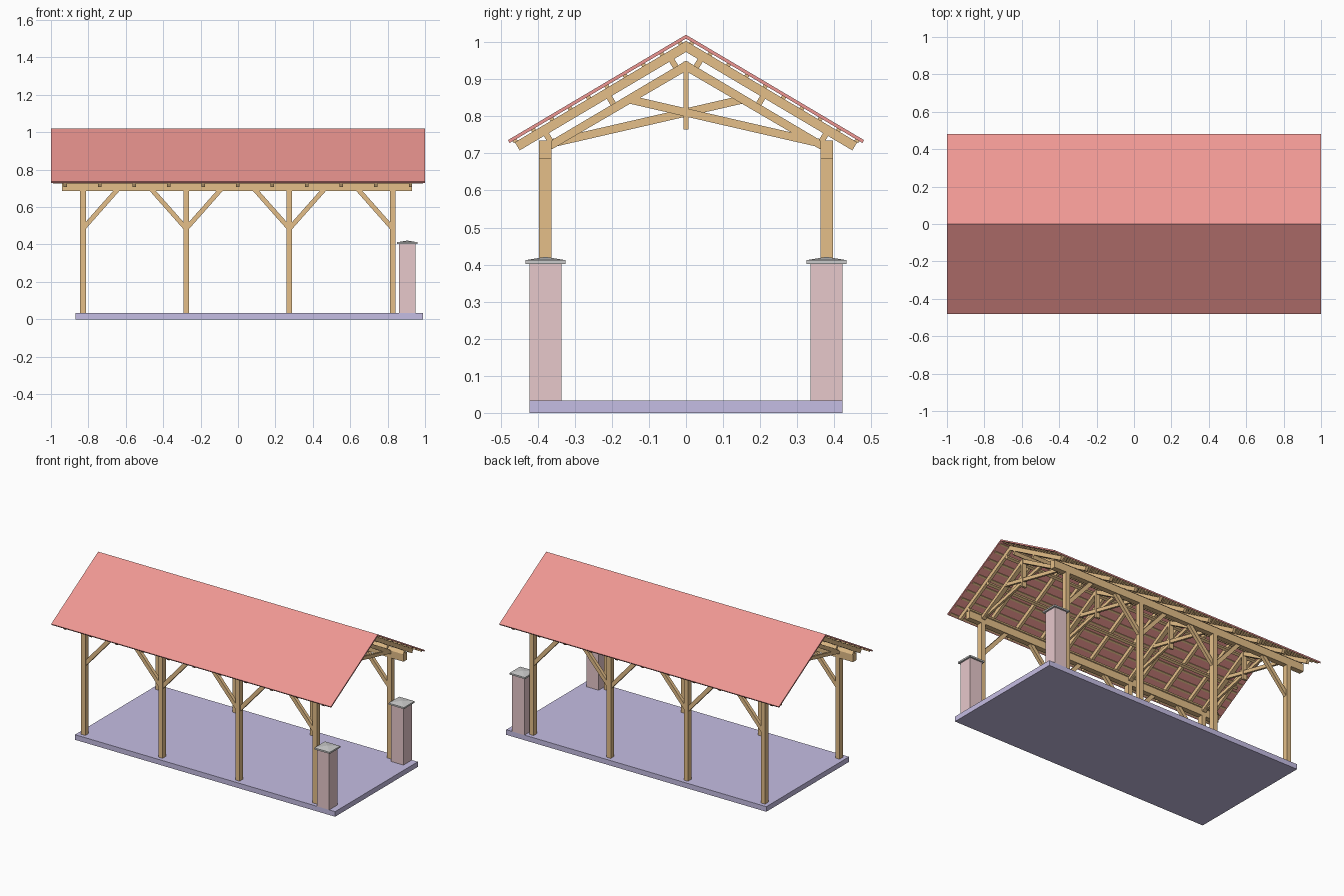
import bpy, bmesh
from math import atan2, cos, sin
from mathutils import Vector

if "Cube" in bpy.data.objects:
    bpy.data.objects.remove(bpy.data.objects["Cube"])

def material(name, rgb):
    m = bpy.data.materials.new(name)
    m.diffuse_color = (*rgb, 1)
    m.use_nodes = True
    m.node_tree.nodes["Principled BSDF"].inputs["Base Color"].default_value = m.diffuse_color
    return m

WOOD = material("wood", (0.78, 0.52, 0.25))
RED = material("roof_red", (0.86, 0.31, 0.29))
STONE = material("pillar_pink", (0.80, 0.58, 0.60))
FLOOR = material("floor_violet", (0.56, 0.51, 0.77))

def prism(name, pts, axis, a, b, mat=None):
    """Extrude a profile: (y, z) points along x, or (x, z) points along y."""
    place = (lambda p, t: (t, p[0], p[1])) if axis == 'x' else (lambda p, t: (p[0], t, p[1]))
    bm = bmesh.new()
    lo = [bm.verts.new(place(p, a)) for p in pts]
    hi = [bm.verts.new(place(p, b)) for p in pts]
    n = len(pts)
    bm.faces.new(lo)
    bm.faces.new(hi[::-1])
    for i in range(n):
        j = (i + 1) % n
        bm.faces.new((lo[i], lo[j], hi[j], hi[i]))
    bmesh.ops.recalc_face_normals(bm, faces=bm.faces)
    me = bpy.data.meshes.new(name)
    bm.to_mesh(me)
    bm.free()
    ob = bpy.data.objects.new(name, me)
    bpy.context.collection.objects.link(ob)
    if mat:
        me.materials.append(mat)
    return ob

def box(name, x0, x1, y0, y1, z0, z1, mat=None):
    return prism(name, [(y0, z0), (y1, z0), (y1, z1), (y0, z1)], 'x', x0, x1, mat)

def bar(p, q, w):
    """Profile of a straight timber of depth w from p to q."""
    p, q = Vector(p), Vector(q)
    d = (q - p).normalized() * w / 2
    n = Vector((-d.y, d.x))
    return [p - n, q - n, q + n, p + n]

ANG = atan2(0.284, 0.48)
C, S = cos(ANG), sin(ANG)
TOP = 1.02

def slope(s, d, side):
    """Point s along the roof slope and d below its surface."""
    return (side * (s * C - d * S), TOP - s * S - d * C)

def layer(s, d0, d1, side):
    """Profile of a sloping layer, cut plumb at the ridge."""
    return [(0, TOP - d0 / C), slope(s, d0, side), slope(s, d1, side), (0, TOP - d1 / C)]

def rect(s0, s1, d0, d1, side):
    return [slope(s, d, side) for s, d in ((s0, d0), (s1, d0), (s1, d1), (s0, d1))]

# Floor
box("floor_slab", -0.87, 0.99, -0.422, 0.422, 0, 0.033, FLOOR)

POSTS = [-0.829, -0.277, 0.275, 0.827]
for side in (-1, 1):
    ya, yb = sorted((side * 0.363, side * 0.397))
    # Posts, plate beam and knee braces
    for i, x in enumerate(POSTS):
        box("post", x - 0.015, x + 0.015, ya, yb, 0.033, 0.688, WOOD)
        for dx in (-1, 1):
            if (i == 0 and dx < 0) or (i == 3 and dx > 0):
                continue
            prism("knee_brace", bar((x + dx * 0.002, 0.487), (x + dx * 0.187, 0.696), 0.025),
                  'y', side * 0.380 - 0.011, side * 0.380 + 0.011, WOOD)
    box("plate_beam", -0.94, 0.93, ya, yb, 0.686, 0.735, WOOD)

    # Entrance pillars with pyramid caps
    yc = side * 0.379
    box("pillar", 0.86, 0.948, yc - 0.043, yc + 0.043, 0.033, 0.402, STONE)
    box("pillar_cap", 0.849, 0.959, yc - 0.054, yc + 0.054, 0.402, 0.412)
    bpy.ops.mesh.primitive_cone_add(vertices=4, radius1=0.054 * 2 ** 0.5, depth=0.009,
                                    location=(0.904, yc, 0.4165), rotation=(0, 0, 0.785398))
    bpy.context.object.name = "pillar_cap_top"

    # Roof sheet, battens, rafters and purlins
    prism("roof_sheet", layer(0.558, 0, 0.009, side), 'x', -1, 1, RED)
    for k in range(10):
        s = 0.025 + k * 0.0575
        prism("batten", rect(s - 0.006, s + 0.006, 0.009, 0.0155, side), 'x', -0.99, 0.99, WOOD)
    for k in range(11):
        x = -0.924 + k * 0.1846
        prism("rafter", layer(0.545, 0.0145, 0.04, side), 'x', x - 0.009, x + 0.009, WOOD)
    for s in (0.068, 0.264, 0.461):
        prism("purlin", rect(s - 0.008, s + 0.008, 0.039, 0.062, side), 'x', -0.94, 0.93, WOOD)

    # Scissor trusses
    for x in POSTS:
        chord = [(0, 0.95), (side * 0.375, 0.728), (side * 0.375, 0.715),
                 (side * 0.36, 0.712), (0, 0.922)]
        prism("truss_top_chord", chord, 'x', x - 0.014, x + 0.014, WOOD)
        off = side * 0.006
        prism("scissor_chord", bar((side * 0.372, 0.725), (side * -0.155, 0.846), 0.022),
              'x', x + off - 0.007, x + off + 0.007, WOOD)

# King posts
for x in POSTS:
    box("king_post", x - 0.015, x + 0.015, -0.007, 0.007, 0.765, 0.948, WOOD)
